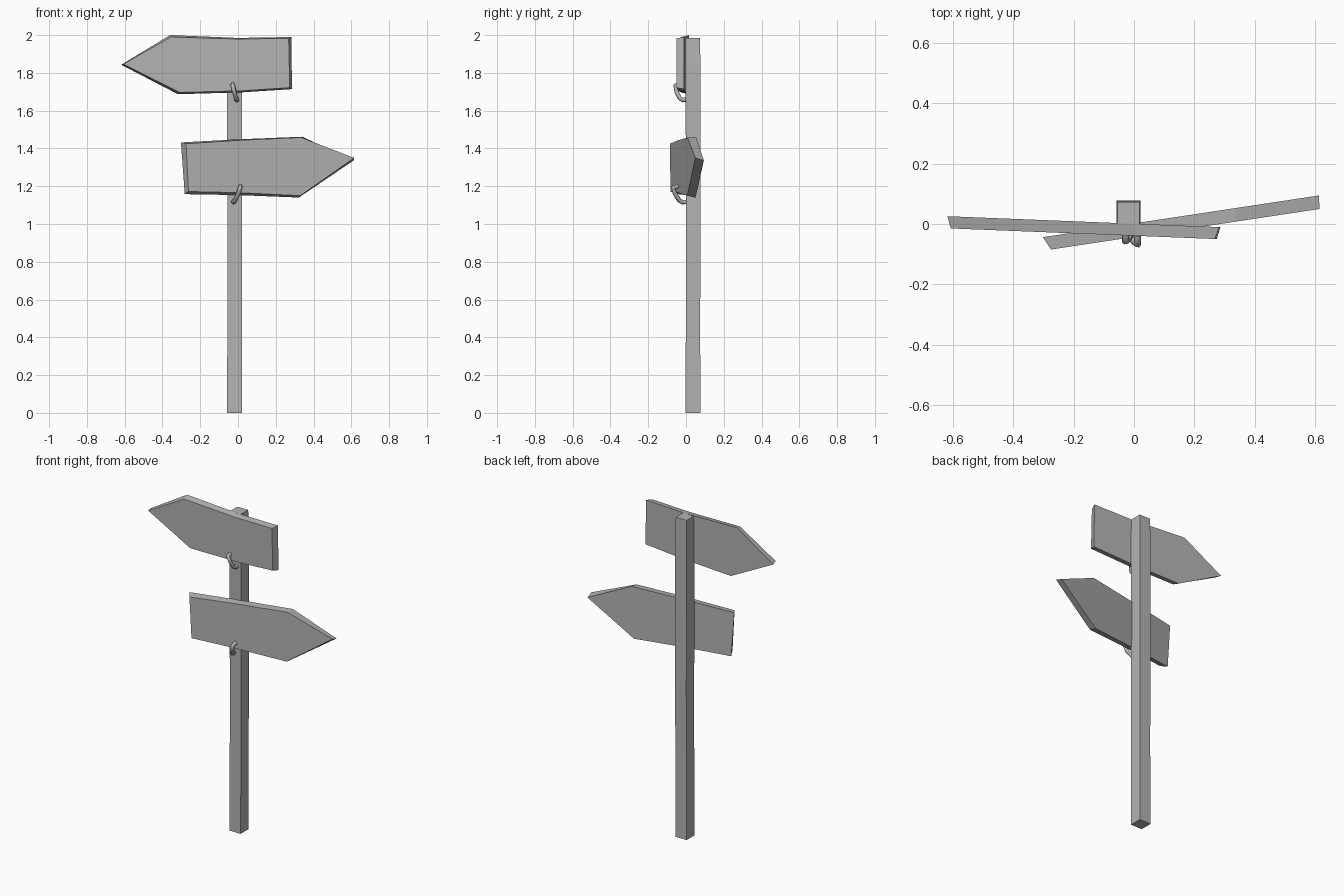
import bpy, bmesh
from mathutils import Vector

if "Cube" in bpy.data.objects:
    bpy.data.objects.remove(bpy.data.objects["Cube"])

grey = bpy.data.materials.new("weathered grey")
grey.diffuse_color = (0.45, 0.45, 0.45, 1)
grey.use_nodes = True
grey.node_tree.nodes["Principled BSDF"].inputs["Base Color"].default_value = grey.diffuse_color


def loft(name, rings):
    """Skin a stack of equal-length rings and cap both ends."""
    bm = bmesh.new()
    loops = [[bm.verts.new(p) for p in ring] for ring in rings]
    n = len(loops[0])
    for a, b in zip(loops, loops[1:]):
        for i in range(n):
            j = (i + 1) % n
            bm.faces.new((a[i], a[j], b[j], b[i]))
    bm.faces.new(loops[0])
    bm.faces.new(loops[-1])
    bmesh.ops.recalc_face_normals(bm, faces=bm.faces)
    mesh = bpy.data.meshes.new(name)
    bm.to_mesh(mesh)
    bm.free()
    mesh.materials.append(grey)
    obj = bpy.data.objects.new(name, mesh)
    bpy.context.collection.objects.link(obj)
    return obj


def board(name, front, back, y_mid, slope, thickness):
    """Arrow board: front and back outlines (x, z) on a slanted plane."""
    rings = []
    for outline, offset in ((front, 0), (back, thickness)):
        rings.append([(x, y_mid + slope * x + offset, z) for x, z in outline])
    return loft(name, rings)


def bent_nail(name, points, radius=0.012):
    """Bent nail swept along a short path."""
    curve = bpy.data.curves.new(name, 'CURVE')
    curve.dimensions = '3D'
    curve.bevel_depth = radius
    curve.bevel_resolution = 1
    curve.use_fill_caps = True
    spline = curve.splines.new('POLY')
    spline.points.add(len(points) - 1)
    for p, co in zip(spline.points, points):
        p.co = (*co, 1)
    curve.materials.append(grey)
    obj = bpy.data.objects.new(name, curve)
    bpy.context.collection.objects.link(obj)


# Slightly crooked square post: (z, x centre, y centre, half width)
sections = [(0, -0.019, 0.037, 0.039), (0.55, -0.018, 0.037, 0.038),
            (0.95, -0.017, 0.039, 0.039), (1.4, -0.019, 0.038, 0.039),
            (1.84, -0.018, 0.037, 0.040), (1.985, -0.018, 0.036, 0.037)]
loft("post", [[(x + sx * h, y + sy * h, z)
               for sx, sy in ((-1, -1), (1, -1), (1, 1), (-1, 1))]
              for z, x, y, h in sections])

# Upper board points left
board("upper_board",
      [(-0.607, 1.846), (-0.355, 1.990), (0, 1.979), (0.268, 1.983),
       (0.274, 1.722), (0.02, 1.705), (-0.31, 1.697)],
      [(-0.618, 1.843), (-0.36, 2.000), (0, 1.985), (0.282, 1.990),
       (0.286, 1.714), (0.02, 1.697), (-0.318, 1.687)],
      -0.039, -0.04, 0.040)

# Lower board points right
board("lower_board",
      [(-0.275, 1.425), (0.02, 1.444), (0.335, 1.458), (0.615, 1.350),
       (0.330, 1.150), (0, 1.166), (-0.262, 1.172)],
      [(-0.302, 1.432), (0.02, 1.449), (0.340, 1.462), (0.612, 1.336),
       (0.322, 1.140), (0, 1.153), (-0.282, 1.158)],
      -0.043, 0.151, 0.045)

# Bent nails hooking each board to the post
bent_nail("upper_nail", [(-0.028, -0.035, 1.738), (-0.028, -0.058, 1.735),
                         (-0.020, -0.050, 1.700), (-0.010, -0.032, 1.665),
                         (-0.006, -0.015, 1.656), (-0.006, 0.010, 1.660)])
bent_nail("lower_nail", [(0.012, -0.040, 1.200), (0.012, -0.068, 1.195),
                         (0.003, -0.060, 1.165), (-0.015, -0.036, 1.125),
                         (-0.024, -0.018, 1.115), (-0.026, 0.010, 1.118)])
